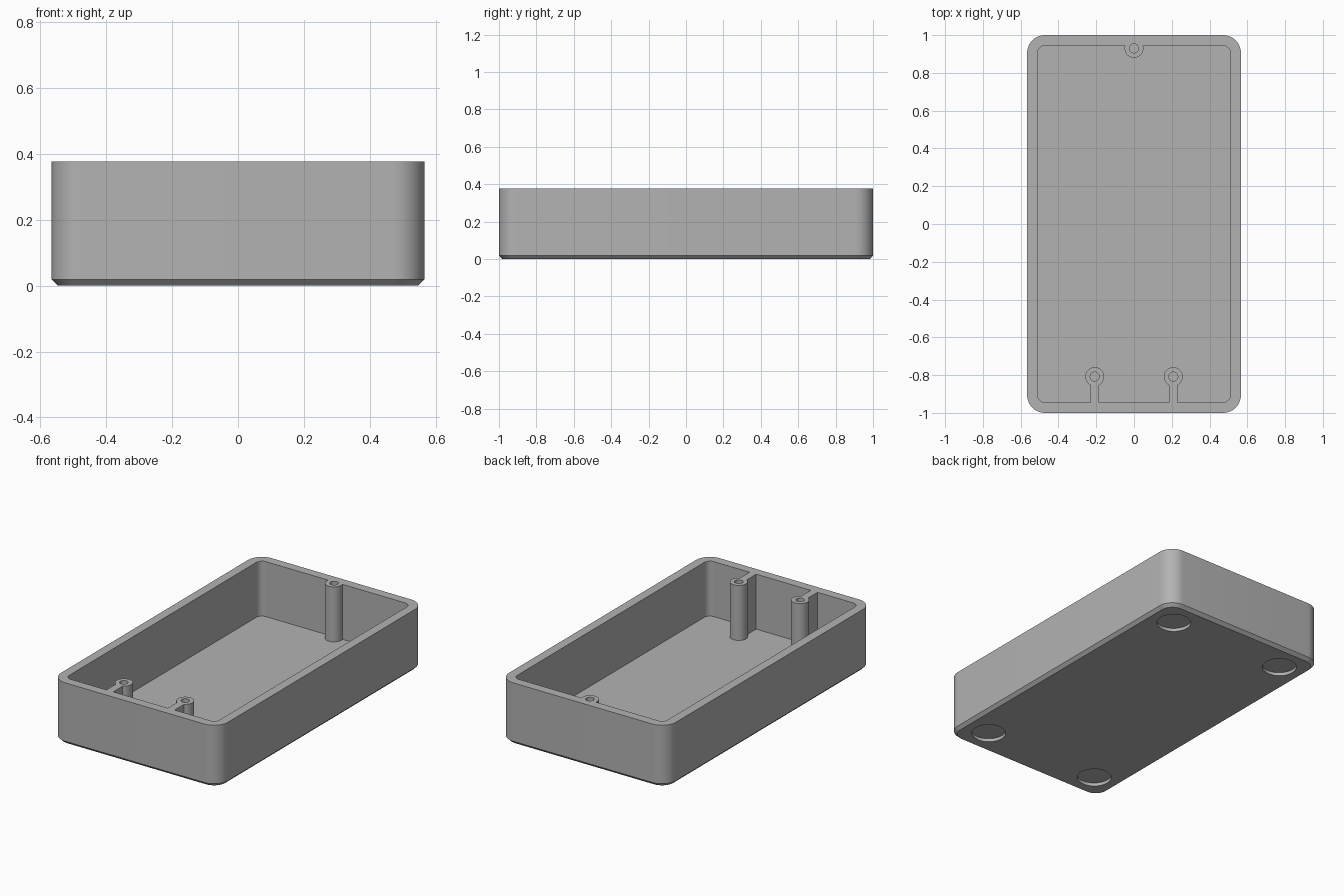
import bpy
import bmesh
from math import cos, sin, pi, radians

if "Cube" in bpy.data.objects:
    bpy.data.objects.remove(bpy.data.objects["Cube"], do_unlink=True)

HALF_X, HALF_Y, HEIGHT = 0.566, 1.0, 0.377
WALL, FLOOR, CHAMFER = 0.056, 0.04, 0.019
POST_R, HOLE_R = 0.05, 0.024
FOOT_R, FOOT_DEPTH = 0.098, 0.02
FRONT_POSTS = [(-0.208, -0.808), (0.208, -0.808)]
BACK_POST = (0, 0.93)

grey = bpy.data.materials.new("grey plastic")
grey.use_nodes = True
colour = (0.45, 0.45, 0.45, 1)
grey.diffuse_color = colour
grey.node_tree.nodes["Principled BSDF"].inputs["Base Color"].default_value = colour


def rounded_rect(hx, hy, r, steps=12):
    """Outline of a rounded rectangle, counter-clockwise."""
    pts = []
    for i, (sx, sy) in enumerate([(1, 1), (-1, 1), (-1, -1), (1, -1)]):
        for k in range(steps + 1):
            a = (i + k / steps) * pi / 2
            pts.append((sx * (hx - r) + r * cos(a), sy * (hy - r) + r * sin(a)))
    return pts


def circle(x, y, r, n=48):
    return [(x + r * cos(2 * pi * k / n), y + r * sin(2 * pi * k / n)) for k in range(n)]


def loft(name, sections):
    """Closed solid through a stack of (outline, z) sections."""
    bm = bmesh.new()
    rings = [[bm.verts.new((x, y, z)) for x, y in outline] for outline, z in sections]
    n = len(rings[0])
    for low, high in zip(rings, rings[1:]):
        for i in range(n):
            j = (i + 1) % n
            bm.faces.new((low[i], low[j], high[j], high[i]))
    bm.faces.new(rings[0][::-1])
    bm.faces.new(rings[-1])
    mesh = bpy.data.meshes.new(name)
    bm.to_mesh(mesh)
    bm.free()
    mesh.materials.append(grey)
    obj = bpy.data.objects.new(name, mesh)
    bpy.context.collection.objects.link(obj)
    return obj


def prism(name, outline, z0, z1):
    return loft(name, [(outline, z0), (outline, z1)])


def cut(target, tool):
    """Subtract the tool from the target, then discard the tool."""
    mod = target.modifiers.new("cut", "BOOLEAN")
    mod.operation, mod.solver, mod.object = "DIFFERENCE", "EXACT", tool
    bpy.context.view_layer.update()
    evaluated = target.evaluated_get(bpy.context.evaluated_depsgraph_get())
    mesh = bpy.data.meshes.new_from_object(evaluated)
    target.modifiers.clear()
    target.data = mesh
    bpy.data.objects.remove(tool, do_unlink=True)


# Outer body with a chamfered base
CORNER = 0.095
side = rounded_rect(HALF_X, HALF_Y, CORNER)
base = rounded_rect(HALF_X - CHAMFER, HALF_Y - CHAMFER, CORNER - CHAMFER)
tray = loft("enclosure_tray", [(base, 0), (side, CHAMFER), (side, HEIGHT)])

# Cavity, leaving the screw posts and the ribs that tie them to the front wall
cavity = prism("cavity", rounded_rect(HALF_X - WALL, HALF_Y - WALL, CORNER - WALL), FLOOR, 0.5)
for x, y in FRONT_POSTS:
    w = 0.023
    rib = [(x - w, -1.1), (x + w, -1.1), (x + w, y), (x - w, y)]
    cut(cavity, prism("rib", rib, -0.1, 0.6))
for x, y in FRONT_POSTS + [BACK_POST]:
    cut(cavity, prism("post", circle(x, y, POST_R), -0.1, 0.6))
cut(tray, cavity)

# Screw holes down the posts
for x, y in FRONT_POSTS + [BACK_POST]:
    cut(tray, prism("screw_hole", circle(x, y, HOLE_R, 32), FLOOR, 0.6))

# Round recesses for feet under the base
for sx in (-1, 1):
    for sy in (-1, 1):
        cut(tray, prism("foot_recess", circle(sx * 0.397, sy * 0.83, FOOT_R), -0.1, FOOT_DEPTH))

bpy.ops.object.select_all(action="DESELECT")
tray.select_set(True)
bpy.context.view_layer.objects.active = tray
bpy.ops.object.shade_smooth_by_angle(angle=radians(30))
